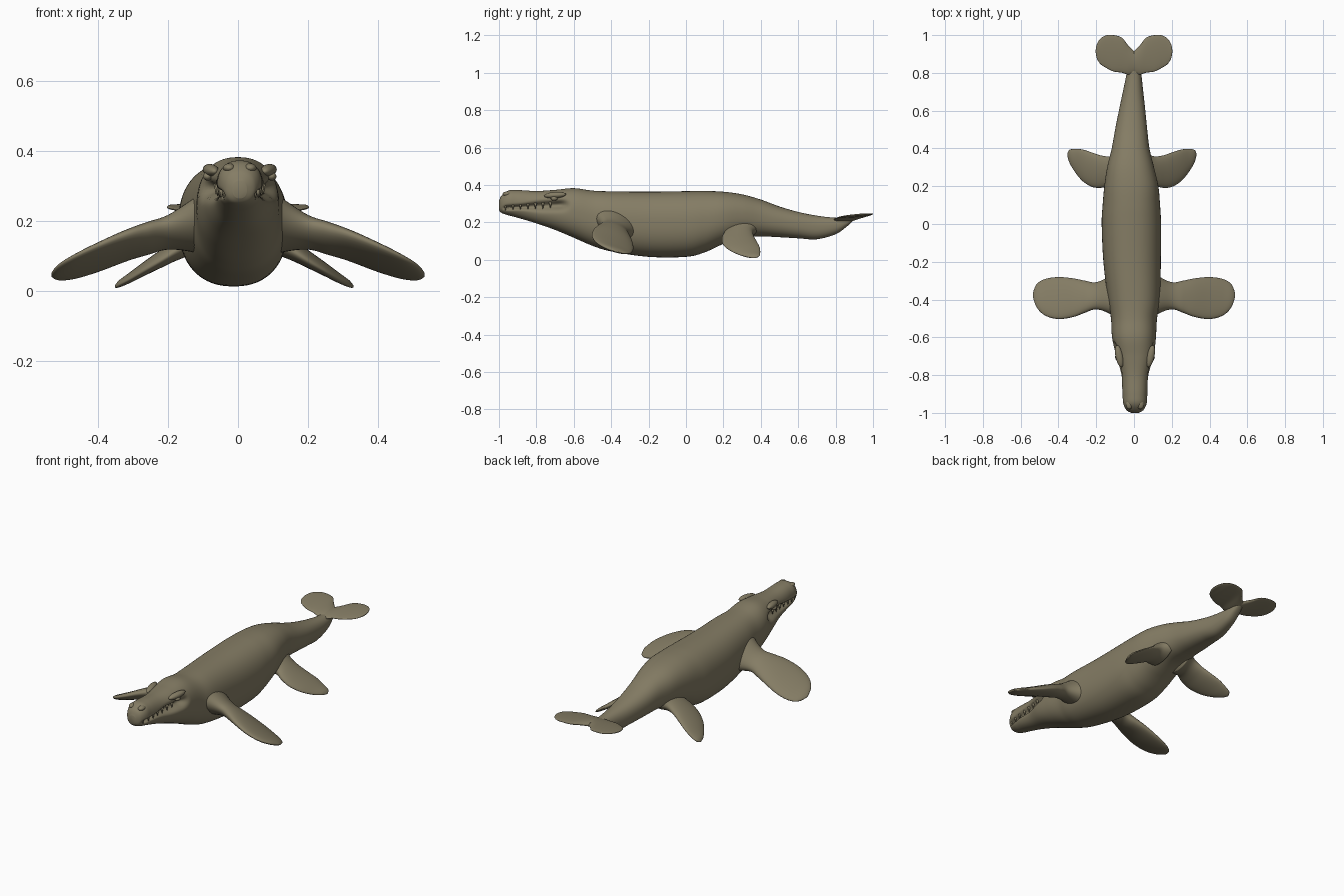
import bpy, bmesh, math
from mathutils import Vector

cube = bpy.data.objects.get("Cube")
if cube:
    bpy.data.objects.remove(cube, do_unlink=True)

hide = bpy.data.materials.new("olive_hide")
hide.use_nodes = True
hide.diffuse_color = (0.235, 0.205, 0.13, 1)
bsdf = hide.node_tree.nodes["Principled BSDF"]
bsdf.inputs["Base Color"].default_value = hide.diffuse_color
bsdf.inputs["Roughness"].default_value = 0.8


def spline(rows, steps):
    """Smoothly interpolate rows of numbers."""
    pts = [rows[0]] + rows + [rows[-1]]
    out = []
    for i in range(1, len(pts) - 2):
        for s in range(steps):
            t = s / steps
            out.append([0.5 * (2 * b + (c - a) * t + (2 * a - 5 * b + 4 * c - d) * t * t
                               + (3 * b - a - 3 * c + d) * t ** 3)
                        for a, b, c, d in zip(*pts[i - 1:i + 3])])
    return out + [list(rows[-1])]


def loft(name, rings):
    """Skin a list of closed rings and cap both ends."""
    bm = bmesh.new()
    loops = [[bm.verts.new(p) for p in ring] for ring in rings]
    for a, b in zip(loops, loops[1:]):
        for i in range(len(a)):
            j = (i + 1) % len(a)
            bm.faces.new((a[i], a[j], b[j], b[i]))
    bm.faces.new(loops[0])
    bm.faces.new(loops[-1])
    bmesh.ops.recalc_face_normals(bm, faces=bm.faces)
    return finish(name, bm)


def finish(name, bm):
    mesh = bpy.data.meshes.new(name)
    bm.to_mesh(mesh)
    bm.free()
    mesh.materials.append(hide)
    for f in mesh.polygons:
        f.use_smooth = True
    obj = bpy.data.objects.new(name, mesh)
    bpy.context.collection.objects.link(obj)
    return obj


def spow(v, p):
    return math.copysign(abs(v) ** p, v)


def ramp(a, b, v):
    t = min(max((v - a) / (b - a), 0), 1)
    return t * t * (3 - 2 * t)


# Body: y, half width, bottom z, top z, sideways centre
BODY = [
    (-1.0, .02, .265, .315, .005), (-.985, .045, .25, .345, .005), (-.95, .062, .238, .37, .005),
    (-.9, .066, .225, .373, .005), (-.8, .075, .195, .368, .005), (-.7, .1, .16, .374, .005),
    (-.6, .116, .118, .383, 0), (-.5, .122, .075, .37, 0), (-.4, .138, .045, .366, 0),
    (-.2, .152, .016, .364, -.01), (0, .157, .016, .367, -.014), (.1, .152, .04, .368, -.014),
    (.2, .143, .085, .364, -.014), (.3, .124, .12, .35, -.018), (.4, .1, .125, .322, -.018),
    (.5, .085, .121, .285, -.015), (.6, .07, .115, .256, -.01), (.7, .054, .11, .236, -.005),
    (.8, .038, .137, .225, 0), (.86, .027, .178, .229, 0), (.9, .015, .215, .235, 0)]


def body_ring(y, half, low, high, cx):
    """Rounded section with a mouth groove pressed into the head."""
    ring = []
    mid, tall = (low + high) / 2, (high - low) / 2
    mouth_z = .278 + .05 * (y + .97)
    depth = .4 * ramp(-.99, -.95, y) * (1 - ramp(-.68, -.61, y))
    gap = .01 + .012 * ramp(-.9, -.75, y)
    for i in range(96):
        a = math.tau * i / 96
        x = half * spow(math.cos(a), .87)
        z = mid + tall * spow(math.sin(a), .87)
        x *= 1 - depth * math.exp(-((z - mouth_z) / gap) ** 2)
        ring.append((cx + x, y, z))
    return ring


loft("body", [body_ring(*row) for row in spline(BODY, 9)])


# Limbs: x, centre y, centre z, half chord, half thickness
FRONT = [(.06, -.37, .2, .16, .1), (.13, -.375, .187, .1, .07), (.2, -.38, .168, .072, .045),
         (.26, -.385, .15, .085, .04), (.32, -.39, .13, .102, .034), (.4, -.392, .097, .111, .027),
         (.47, -.388, .069, .097, .02), (.515, -.38, .053, .062, .013), (.535, -.375, .046, .012, .004)]
HIND = [(.06, .28, .175, .11, .07), (.11, .282, .15, .078, .045), (.16, .277, .122, .085, .033),
        (.21, .287, .092, .091, .026), (.26, .31, .062, .084, .02), (.3, .335, .037, .062, .015),
        (.33, .358, .02, .035, .01), (.342, .368, .012, .006, .003)]
FLUKE = [(-.01, .85, .215, .055, .018), (.03, .868, .223, .077, .015), (.065, .894, .231, .093, .011),
         (.11, .904, .235, .096, .009), (.15, .913, .237, .085, .008), (.18, .914, .239, .065, .006),
         (.197, .914, .24, .036, .005), (.203, .914, .24, .006, .002)]


def limb(name, rows, side, tilt, shift=0):
    rings = []
    for x, y, z, chord, thick in spline(rows, 7):
        ring = []
        for i in range(32):
            a = math.tau * i / 32
            dy = chord * math.cos(a)
            ring.append((side * x + shift, y + dy, z + tilt * dy + thick * math.sin(a)))
        rings.append(ring)
    loft(name, rings)


def ball(name, centre, size):
    bm = bmesh.new()
    bmesh.ops.create_uvsphere(bm, u_segments=24, v_segments=14, radius=1)
    bmesh.ops.scale(bm, vec=size, verts=bm.verts)
    bmesh.ops.translate(bm, vec=centre, verts=bm.verts)
    return finish(name, bm)


for side, word in ((1, "left"), (-1, "right")):
    limb(word + "_front_flipper", FRONT, side, -.3)
    limb(word + "_hind_flipper", HIND, side, .05, -.011)
    limb(word + "_tail_fluke", FLUKE, side, .1)

    # Brow ridge, eye and cheek
    brow = ball(word + "_brow", (0, 0, 0), (.02, .06, .017))
    brow.location = (.005 + side * .083, -.7, .346)
    brow.rotation_euler = (math.radians(4), 0, side * math.radians(-12))
    ball(word + "_eye", (.005 + side * .092, -.705, .328), (.013, .018, .012))
    ball(word + "_nostril_ridge", (.005 + side * .03, -.955, .352), (.018, .026, .013))

    # Teeth along the upper jaw
    for i in range(7):
        y = -.965 + .04 * i
        bm = bmesh.new()
        bmesh.ops.create_cone(bm, segments=10, radius1=.001, radius2=.008, depth=.034, cap_ends=True)
        x = .044 + .012 * ramp(-.97, -.9, y) + .012 * ramp(-.85, -.7, y)
        bmesh.ops.translate(bm, vec=Vector((.005 + side * x, y, .279 + .05 * (y + .97))), verts=bm.verts)
        finish(f"{word}_tooth_{i + 1}", bm)
